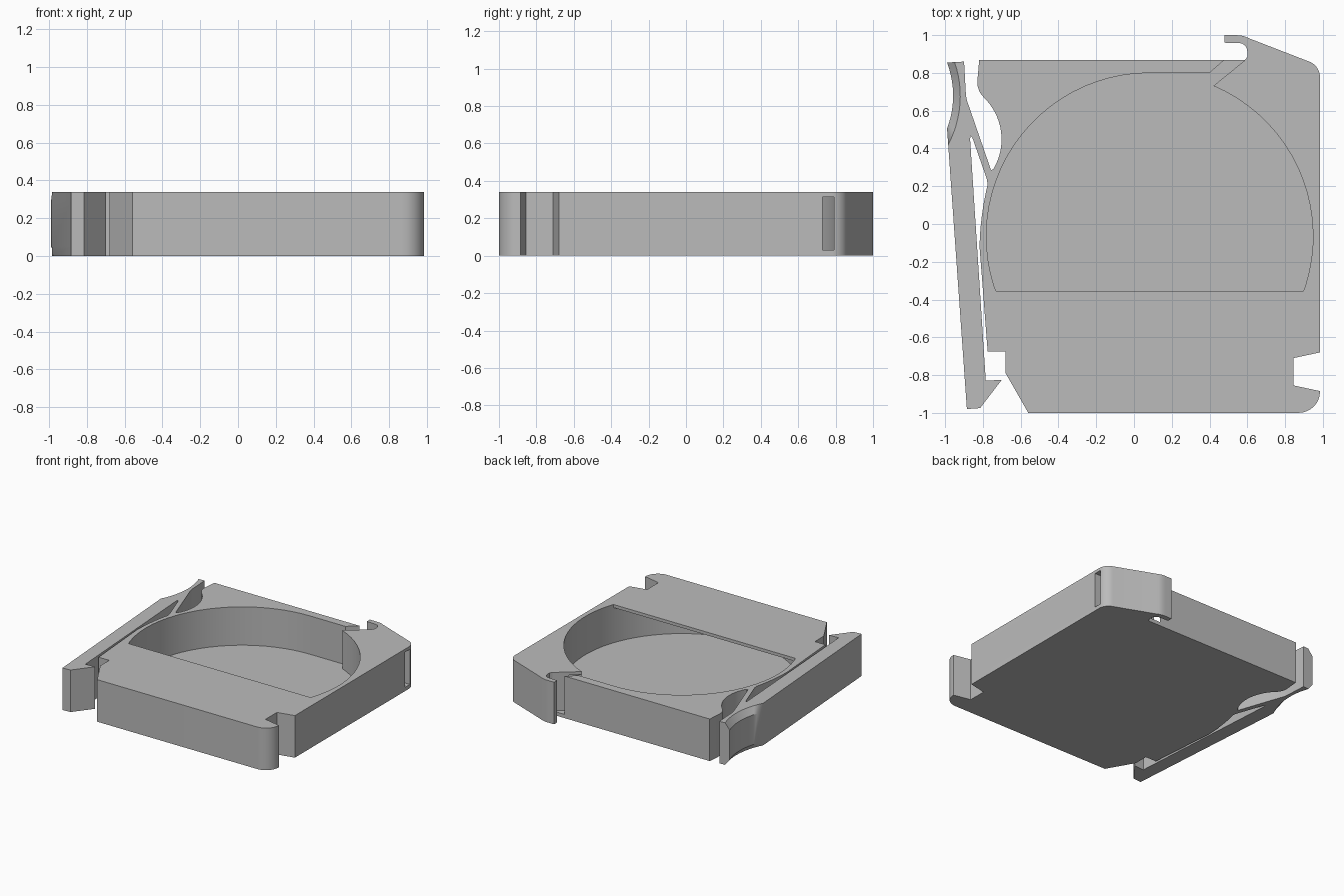
import bpy, bmesh, math
from mathutils import Vector

if "Cube" in bpy.data.objects:
    bpy.data.objects.remove(bpy.data.objects["Cube"])

H = 0.34          # overall height
FLOOR = 0.03      # base thickness
LID = 0.315       # underside of the front lid


def arc3(a, m, b, n):
    """Points on the circular arc from a through m to b, n segments."""
    (ax, ay), (mx, my), (bx, by) = a, m, b
    d = 2 * (ax * (my - by) + mx * (by - ay) + bx * (ay - my))
    sa, sm, sb = ax * ax + ay * ay, mx * mx + my * my, bx * bx + by * by
    cx = (sa * (my - by) + sm * (by - ay) + sb * (ay - my)) / d
    cy = (sa * (bx - mx) + sm * (ax - bx) + sb * (mx - ax)) / d
    r = math.hypot(ax - cx, ay - cy)
    t0 = math.atan2(ay - cy, ax - cx)
    tm = (math.atan2(my - cy, mx - cx) - t0) % math.tau
    t1 = (math.atan2(by - cy, bx - cx) - t0) % math.tau
    if tm > t1:
        t1 -= math.tau
    return [(cx + r * math.cos(t0 + t1 * i / n), cy + r * math.sin(t0 + t1 * i / n))
            for i in range(n + 1)]


def loft(name, layers):
    """Solid from stacked outlines [(z, points), ...] with equal point counts."""
    bm = bmesh.new()
    rings = [[bm.verts.new((x, y, z)) for x, y in pts] for z, pts in layers]
    n = len(rings[0])
    for lo, hi in zip(rings, rings[1:]):
        for i in range(n):
            j = (i + 1) % n
            bm.faces.new((lo[i], lo[j], hi[j], hi[i]))
    bm.faces.new(rings[0][::-1])
    bm.faces.new(rings[-1])
    bmesh.ops.recalc_face_normals(bm, faces=bm.faces)
    me = bpy.data.meshes.new(name)
    bm.to_mesh(me)
    bm.free()
    ob = bpy.data.objects.new(name, me)
    bpy.context.collection.objects.link(ob)
    return ob


def box(name, x0, x1, y0, y1, z0, z1):
    pts = [(x0, y0), (x1, y0), (x1, y1), (x0, y1)]
    return loft(name, [(z0, pts), (z1, pts)])


def cut(ob, cutter):
    """Subtract cutter from ob and remove the cutter."""
    mod = ob.modifiers.new("cut", 'BOOLEAN')
    mod.operation, mod.solver, mod.object = 'DIFFERENCE', 'EXACT', cutter
    bpy.context.view_layer.objects.active = ob
    bpy.ops.object.modifier_apply(modifier=mod.name)
    bpy.data.objects.remove(cutter)


# thumb scoop on the latch arm: full width in the middle, chamfered top and bottom
scoop_mid = arc3((-0.99, 0.855), (-0.958, 0.69), (-0.99, 0.505), 11)
scoop_edge = arc3((-0.95, 0.857), (-0.92, 0.68), (-0.984, 0.42), 12)[:-1]

# latch arm with barb, then the slit beside it
arm = [(-0.984, 0.42), (-0.885, -0.98), (-0.815, -0.975), (-0.70, -0.825),
       (-0.785, -0.83), (-0.868, 0.45), (-0.865, 0.466), (-0.857, 0.46), (-0.78, 0.24)]

# body side, front and right edge with notches
body = arc3((-0.775, 0.21), (-0.805, 0.05), (-0.818, -0.12), 8)
body += [(-0.775, -0.675), (-0.68, -0.675), (-0.68, -0.79), (-0.56, -1.0)]
body += arc3((0.87, -1.0), (0.952, -0.967), (0.985, -0.885), 8)
body += [(0.845, -0.855), (0.845, -0.71), (0.985, -0.68)]
body += arc3((0.985, 0.78), (0.968, 0.83), (0.92, 0.863), 8)

# cable hook at the back right corner
hook = arc3((0.61, 0.983), (0.58, 0.995), (0.54, 1.0), 4) + [(0.48, 1.0), (0.48, 0.96)]
hook += arc3((0.56, 0.958), (0.588, 0.945), (0.60, 0.915), 5)
hook += [(0.60, 0.885), (0.587, 0.868)]

# back edge, concave relief and flexible web returning to the arm
back = [(-0.82, 0.868)]
back += arc3((-0.83, 0.75), (-0.82, 0.705), (-0.79, 0.665), 4)
back += arc3((-0.79, 0.665), (-0.703, 0.48), (-0.745, 0.29), 14)[1:]
back += [(-0.757, 0.285), (-0.885, 0.655), (-0.89, 0.68), (-0.90, 0.86)]

rest = arm + body + hook + back
case = loft("spool_case", [(0, scoop_edge + rest), (0.05, scoop_mid + rest),
                           (H - 0.05, scoop_mid + rest), (H, scoop_edge + rest)])

# round pocket with a straight cable channel leaving to the back
CX, CY, R = 0.083, -0.065, 0.865
start = math.atan2(0.73 - CY, 0.42 - CX)
pocket = [(0.40, 0.80), (0.53, 0.914), (0.586, 0.90), (0.586, 0.866)]
pocket += [(CX + R * math.cos(start - (start + 1.5 * math.pi) * i / 72),
            CY + R * math.sin(start - (start + 1.5 * math.pi) * i / 72)) for i in range(73)]
pocket_cutter = loft("pocket_cutter", [(FLOOR, pocket), (0.45, pocket)])
# keep a thin lid over the front part of the pocket
cut(pocket_cutter, box("lid_keeper", -1.2, 1.2, -1.2, -0.355, LID, 0.6))
cut(case, pocket_cutter)

# side slot running from the right wall into the channel
cut(case, box("slot_cutter", 0.41, 1.2, 0.73, 0.79, FLOOR + 0.001, LID))

# single plain grey
grey = bpy.data.materials.new("plain_grey")
grey.diffuse_color = (0.5, 0.5, 0.5, 1)
grey.use_nodes = True
grey.node_tree.nodes["Principled BSDF"].inputs["Base Color"].default_value = grey.diffuse_color
case.data.materials.clear()
case.data.materials.append(grey)
for p in case.data.polygons:
    p.material_index = 0

bpy.ops.object.select_all(action='DESELECT')
case.select_set(True)
bpy.context.view_layer.objects.active = case
bpy.ops.object.shade_smooth_by_angle(angle=math.radians(28))
